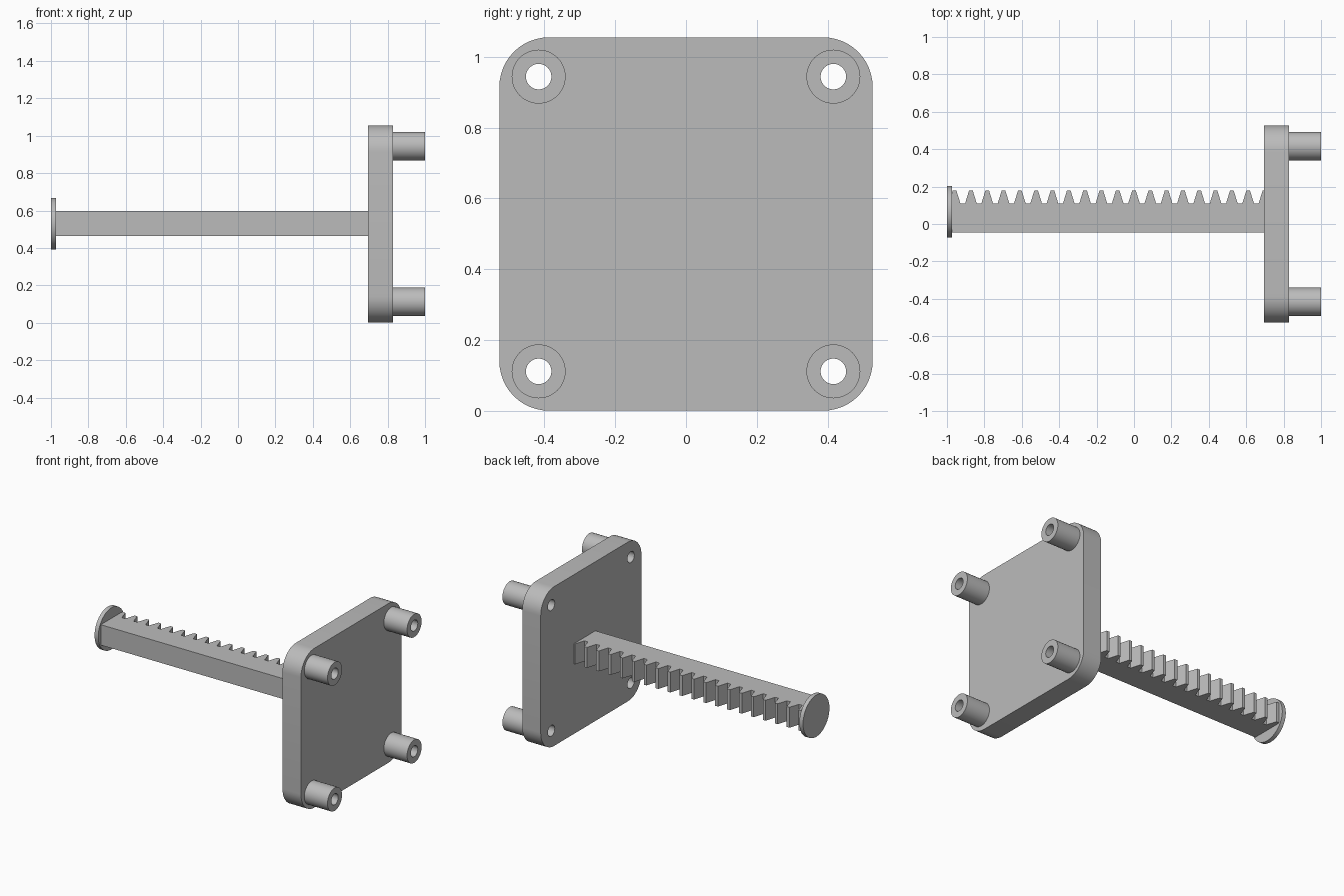
import bpy, bmesh
from math import cos, sin, pi, radians
from mathutils import Matrix, Vector

cube = bpy.data.objects.get("Cube")
if cube:
    bpy.data.objects.remove(cube, do_unlink=True)

grey = bpy.data.materials.new("plain grey")
grey.use_nodes = True
grey.diffuse_color = (0.5, 0.5, 0.5, 1)
grey.node_tree.nodes["Principled BSDF"].inputs["Base Color"].default_value = (0.5, 0.5, 0.5, 1)

# Local outline (a, b) becomes world (y, z), and thickness runs along x
ALONG_X = Matrix(((0, 0, 1, 0), (1, 0, 0, 0), (0, 1, 0, 0), (0, 0, 0, 1)))
ALONG_Z = Matrix.Identity(4)


def arc(cx, cy, r, start=0.0, sweep=2 * pi, steps=48, closed=True):
    count = steps if closed else steps + 1
    return [(cx + r * cos(start + sweep * i / steps),
             cy + r * sin(start + sweep * i / steps)) for i in range(count)]


def extrude(name, outlines, low, high, axes):
    """Fill outlines (inner ones become holes) and extrude from low to high."""
    curve = bpy.data.curves.new(name, 'CURVE')
    curve.dimensions = '2D'
    curve.fill_mode = 'BOTH'
    curve.extrude = (high - low) / 2
    for points in outlines:
        spline = curve.splines.new('POLY')
        spline.points.add(len(points) - 1)
        for p, (a, b) in zip(spline.points, points):
            p.co = (a, b, 0, 1)
        spline.use_cyclic_u = True
    temp = bpy.data.objects.new(name, curve)
    bpy.context.collection.objects.link(temp)
    graph = bpy.context.evaluated_depsgraph_get()
    mesh = bpy.data.meshes.new_from_object(temp.evaluated_get(graph))
    bpy.data.objects.remove(temp, do_unlink=True)
    bpy.data.curves.remove(curve)

    mesh.transform(axes @ Matrix.Translation((0, 0, (low + high) / 2)))
    bm = bmesh.new()
    bm.from_mesh(mesh)
    bmesh.ops.remove_doubles(bm, verts=bm.verts, dist=1e-5)
    bmesh.ops.dissolve_limit(bm, angle_limit=radians(0.5), verts=bm.verts, edges=bm.edges)
    bmesh.ops.recalc_face_normals(bm, faces=bm.faces)
    bm.to_mesh(mesh)
    bm.free()
    mesh.materials.clear()
    mesh.materials.append(grey)
    obj = bpy.data.objects.new(name, mesh)
    bpy.context.collection.objects.link(obj)
    bpy.ops.object.select_all(action='DESELECT')
    obj.select_set(True)
    bpy.context.view_layer.objects.active = obj
    bpy.ops.object.shade_smooth_by_angle(angle=radians(30))
    return obj


MID = 0.528           # height of the plate centre
HALF, CORNER = 0.527, 0.14
SPACING = 0.416       # screw offset from the plate centre
corners = [(sy * SPACING, MID + sz * SPACING, sy, sz) for sy in (-1, 1) for sz in (-1, 1)]

# Rounded mounting plate with four through holes
rounded = []
for k, (sy, sz) in enumerate([(1, 1), (-1, 1), (-1, -1), (1, -1)]):
    rounded += arc(sy * (HALF - CORNER), MID + sz * (HALF - CORNER), CORNER,
                   k * pi / 2, pi / 2, 12, closed=False)
holes = [arc(y, z, 0.036) for y, z, _, _ in corners]
extrude("mounting_plate", [rounded] + holes, 0.695, 0.83, ALONG_X)

# Hollow standoffs at the corners
for y, z, sy, sz in corners:
    name = ("upper" if sz > 0 else "lower") + ("_back" if sy > 0 else "_front") + "_standoff"
    extrude(name, [arc(y, z, 0.076), arc(y, z, 0.036)], 0.83, 1.0, ALONG_X)

# Toothed bar, its ends buried in the plate and the end disc
PITCH, ROOT, TIP = 0.0872, 0.11, 0.178
teeth = []
for i in range(-11, 9):
    x = i * PITCH
    teeth += [(x - 0.031, ROOT), (x - 0.010, TIP), (x + 0.010, TIP), (x + 0.031, ROOT)]
bar = [(teeth[-1][0], -0.045), (teeth[0][0], -0.045)] + teeth
extrude("toothed_bar", [bar], 0.463, 0.598, ALONG_Z)

# End stop disc
extrude("end_disc", [arc(0.066, 0.53, 0.138, steps=64)], -1.0, -0.973, ALONG_X)
